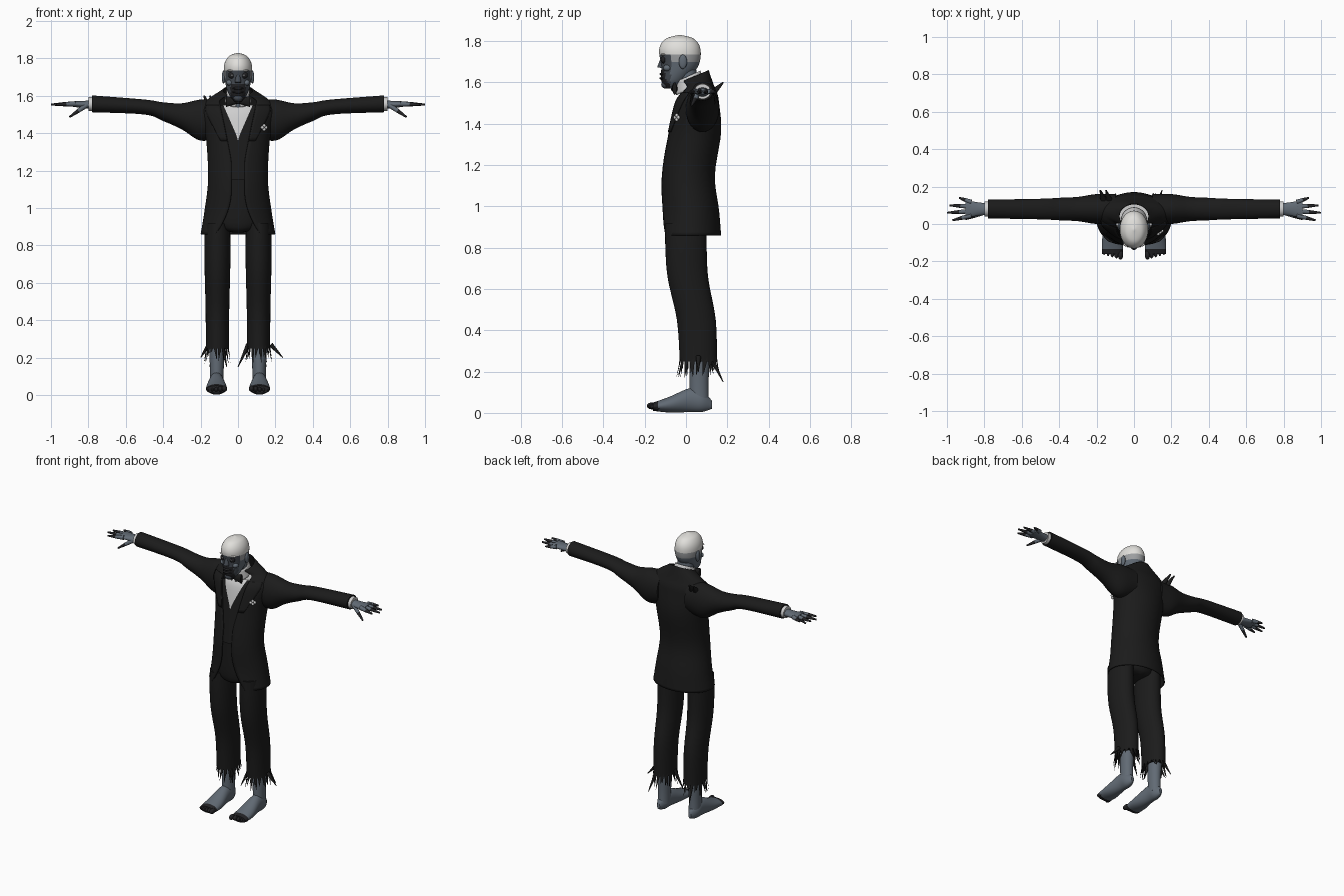
import bpy, bmesh, math, random
from mathutils import Vector

random.seed(4)
cube = bpy.data.objects.get("Cube")
if cube:
    bpy.data.objects.remove(cube, do_unlink=True)


def material(name, r, g, b):
    mat = bpy.data.materials.new(name)
    mat.use_nodes = True
    mat.diffuse_color = (r, g, b, 1)
    mat.node_tree.nodes["Principled BSDF"].inputs["Base Color"].default_value = (r, g, b, 1)
    return mat


BLACK = material("black cloth", .011, .011, .011)
SKIN = material("grey blue skin", .12, .145, .175)
BONE = material("bone white", .75, .74, .71)
PALE = material("pale grey skin", .33, .34, .35)
SHIRT = material("white linen", .62, .62, .62)
DARK = material("dark decayed skin", .016, .016, .018)
FACE = material("shadowed face skin", .06, .07, .085)
SIDES = (("left", 1), ("right", -1))


def finish(name, bm, mats, paint=None):
    """Turn a bmesh into a smooth object, painting faces by a rule."""
    bmesh.ops.recalc_face_normals(bm, faces=bm.faces[:])
    mesh = bpy.data.meshes.new(name)
    bm.to_mesh(mesh)
    bm.free()
    for mat in mats:
        mesh.materials.append(mat)
    for poly in mesh.polygons:
        poly.use_smooth = True
        if paint:
            poly.material_index = paint(poly.center)
    mesh.set_sharp_from_angle(angle=math.radians(50))
    ob = bpy.data.objects.new(name, mesh)
    bpy.context.collection.objects.link(ob)
    return ob


def densify(rings, steps):
    """Smooth spline through the rings."""
    padded = [rings[0], *rings, rings[-1]]
    out = []
    for group in zip(padded, padded[1:], padded[2:], padded[3:]):
        for k in range(steps):
            t = k / steps
            out.append([q + t * (r - p) / 2 + t * t * (p - 2.5 * q + 2 * r - s / 2)
                        + t ** 3 * (3 * q - p - 3 * r + s) / 2 for p, q, r, s in zip(*group)])
    return out + [rings[-1]]


def loft(name, rings, mats, axis="z", side=1, offset=0, segments=32, steps=5, paint=None,
         gap=None, tilt=None, span=None, grow=0, thick=0):
    """Skin oval rings: position, centre, half width, half depth. A gap opens the front."""
    bm = bmesh.new()
    count = segments + 1 if gap else segments
    rows = []
    for pos, centre, wide, deep in densify(rings, steps):
        start = math.asin(gap(pos) / wide) if gap else 0
        end = start + span(pos) if span else 2 * math.pi - start
        lean = tilt(pos) * deep if tilt else 0
        row = []
        for i in range(count):
            t = start + (end - start) * i / segments
            u = offset + (wide + grow) * math.sin(t)
            v = centre - (deep + grow) * math.cos(t)
            w = pos - lean * math.cos(t)
            x, y, z = {"z": (u, v, w), "x": (w, u, v), "y": (u, w, v)}[axis]
            row.append(bm.verts.new((x * side, y, z)))
        rows.append(row)
    for low, high in zip(rows, rows[1:]):
        for i in range(segments):
            j = (i + 1) % count
            bm.faces.new((low[i], low[j], high[j], high[i]))
    if not gap:
        bm.faces.new(rows[0])
        bm.faces.new(rows[-1])
    ob = finish(name, bm, mats, paint)
    if thick:
        ob.modifiers.new("thickness", "SOLIDIFY").thickness = thick


def ball(name, place, size, mat):
    bm = bmesh.new()
    bmesh.ops.create_uvsphere(bm, u_segments=16, v_segments=10, radius=1)
    bmesh.ops.scale(bm, vec=size, verts=bm.verts)
    bmesh.ops.translate(bm, vec=place, verts=bm.verts)
    finish(name, bm, [mat])


def rod(name, start, end, thick, thin, mat):
    """Tapered rod between two points."""
    start, end = Vector(start), Vector(end)
    way = end - start
    bm = bmesh.new()
    bmesh.ops.create_cone(bm, cap_ends=True, segments=10, radius1=thick, radius2=thin, depth=way.length)
    bmesh.ops.rotate(bm, matrix=way.to_track_quat("Z", "Y").to_matrix(), verts=bm.verts)
    bmesh.ops.translate(bm, vec=(start + end) / 2, verts=bm.verts)
    finish(name, bm, [mat])


# Jacket: narrow opening at the waist, wide at chest and hem, collar leaning up at the back
def opening(z):
    return min(.035 + max(0, z - 1.25) * .2 + max(0, 1.1 - z) ** 2 * 1.5, 1.68 - z)


def collar_lean(z):
    return max(0, z - 1.57) * 7


jacket = [(.86, .02, .2, .15), (.98, .02, .18, .14), (1.15, .01, .16, .13), (1.36, .04, .17, .13),
          (1.5, .05, .2, .11), (1.55, .06, .19, .09), (1.59, .06, .15, .07), (1.63, .04, .08, .07)]
loft("jacket", jacket, [BLACK], segments=48, gap=opening, tilt=collar_lean, thick=.006)
for label, side in SIDES:
    loft(label + "_lapel", jacket[3:6], [BLACK], side=side, segments=6, gap=opening, grow=.006,
         span=lambda z: .1 + max(0, min(z, 1.52) - 1.3) * 2, thick=.004)

# Waistcoat, shirt and collar
loft("waistcoat", jacket[2:6], [BLACK], segments=48, gap=lambda z: max(0, z - 1.37) * .45, grow=-.006)
loft("shirt", jacket[3:6], [SHIRT], segments=48, grow=-.012)
loft("shirt_collar", [(1.57, .02, .07, .07), (1.63, .01, .06, .06)], [SHIRT],
     gap=lambda z: .012, tilt=lambda z: .45, thick=.005)

# Bow tie
for label, side in SIDES:
    loft(label + "_bow", [(0, 1.57, .01, .01), (.03, 1.57, .014, .02), (.065, 1.57, .01, .03)],
         [BLACK], axis="x", side=side, offset=-.055)
ball("bow_knot", (0, -.06, 1.57), (.013, .013, .015), BLACK)

# Breast pocket flower
for i in range(4):
    turn = i * math.pi / 2
    ball("pocket_flower", (.14 + .01 * math.cos(turn), -.045 + .008 * math.cos(turn), 1.43 + .01 * math.sin(turn)),
         (.009, .008, .009), SHIRT)

# Torn cloth on the right shoulder
for shift in (0, .03):
    rod("shoulder_tear", (-.13 - shift, .12, 1.54), (-.15 - shift, .18, 1.6), .02, .004, BLACK)


# Head and neck
def head_colour(c):
    if c.z > 1.737:
        return 0
    if c.y < -.075:
        return 3 if abs(c.x) < .04 and c.z < 1.66 else 4
    return 1 if c.z > 1.702 else 2


loft("head", [(1.57, -.08, .02, .02), (1.61, -.06, .05, .06), (1.68, -.03, .07, .09),
              (1.76, -.03, .075, .1), (1.81, -.03, .05, .07), (1.83, -.03, .004, .005)],
     [BONE, PALE, SKIN, DARK, FACE], segments=40, steps=9, paint=head_colour)
loft("neck", [(1.5, .03, .05, .05), (1.66, 0, .05, .05)], [SKIN])
rod("nose", (0, -.11, 1.73), (0, -.122, 1.67), .008, .018, FACE)
for z in (1.62, 1.64):
    ball("lip", (0, -.113, z), (.03, .015, .008), DARK)
ball("chin", (0, -.1, 1.59), (.025, .02, .02), FACE)
for label, side in SIDES:
    x = .032 * side
    ball(label + "_eye_socket", (x, -.108, 1.71), (.02, .013, .018), DARK)
    ball(label + "_eye", (x, -.117, 1.71), (.008, .007, .006), PALE)
    ball(label + "_pupil", (x, -.123, 1.71), (.003, .002, .003), DARK)
    ball(label + "_brow", (x, -.108, 1.735), (.026, .014, .006), BONE)
    ball(label + "_cheek", (x * 1.4, -.09, 1.67), (.018, .02, .016), SKIN)
    ball(label + "_ear", (x * 2.4, -.015, 1.7), (.01, .02, .035), SKIN)

# Hips
loft("trouser_hips", [(.87, 0, .03, .07), (.92, 0, .14, .1), (1.17, .01, .14, .11)], [BLACK])


def torn_hem(name, side):
    """Ragged strips hanging round a trouser leg."""
    bm = bmesh.new()
    count = 36
    for i in range(count):
        def rim(k, z, flare=1):
            t = 4 * math.pi * (i + k) / count
            return bm.verts.new((side * (.11 + .062 * flare * math.sin(t)), .06 - .09 * flare * math.cos(t), z))
        drop = random.uniform(.02, .085)
        bm.faces.new((rim(0, .27), rim(1, .27), rim(.9, .25),
                      rim(random.random(), .25 - drop, 1 + drop * 2.5), rim(.1, .25)))
    finish(name, bm, [BLACK])


for label, side in SIDES:
    # Sleeve and cuff
    loft(label + "_sleeve", [(.1, 1.48, .08, .1), (.2, 1.47, .08, .11), (.3, 1.49, .065, .07),
                             (.4, 1.515, .06, .05), (.5, 1.54, .055, .04), (.78, 1.557, .05, .045)],
         [BLACK], axis="x", side=side, offset=.08)
    loft(label + "_cuff", [(.76, 1.556, .04, .04), (.8, 1.556, .04, .036)], [SHIRT],
         axis="x", side=side, offset=.08)

    # Hand, with dark fingertips
    loft(label + "_palm", [(.77, 1.555, .03, .024), (.82, 1.553, .034, .02), (.9, 1.557, .047, .013)],
         [SKIN], axis="x", side=side, offset=.08)
    digits = [(finger, (.87, .045 + .024 * i, 1.557), (1 - .02 * (i - 1.2) ** 2, .02 + .04 * i, 1.553))
              for i, finger in enumerate(("index", "middle", "ring", "little"))]
    digits.append(("thumb", (.81, .06, 1.55), (.9, .026, 1.487)))
    for finger, base, tip in digits:
        base, tip = (Vector((p[0] * side, p[1], p[2])) for p in (base, tip))
        joint = base.lerp(tip, .5)
        rod(label + "_" + finger, base, joint, .014, .011, SKIN)
        rod(label + "_" + finger + "_tip", joint, tip, .011, .005, DARK)

    # Trouser leg with torn hem and loose strands
    loft(label + "_trouser_leg", [(.25, .06, .062, .09), (.45, .05, .063, .094), (.65, .01, .068, .098),
                                  (.8, 0, .07, .1), (.92, 0, .066, .1)], [BLACK], side=side, offset=.11)
    torn_hem(label + "_torn_hem", side)
    for x, y, z in ((.15, .18, .15), (.22 + .02 * side, .06, .2), (.03 - .03 * side, .03, .15)):
        rod(label + "_hem_strand", (side * (.11 + x) / 2, (.06 + y) / 2, .27), (side * x, y, z),
            .013, .002, BLACK)

    # Bare ankle, foot and dark toes
    loft(label + "_ankle", [(.05, .065, .036, .046), (.15, .063, .037, .046), (.3, .068, .045, .05)],
         [SKIN], side=side, offset=.113)
    loft(label + "_foot", [(-.16, .03, .055, .02), (-.08, .04, .055, .038), (.02, .062, .04, .058),
                           (.08, .055, .035, .05), (.125, .04, .01, .02)],
         [SKIN, DARK], axis="y", side=side, offset=.115, paint=lambda c: int(c.y < -.135))
    for i in range(5):
        size = .017 - .002 * i
        ball(label + "_toe", (side * (.072 + .022 * i), -.164 + .006 * i, .034 - .002 * i),
             (size * .85, .026, size), DARK)
